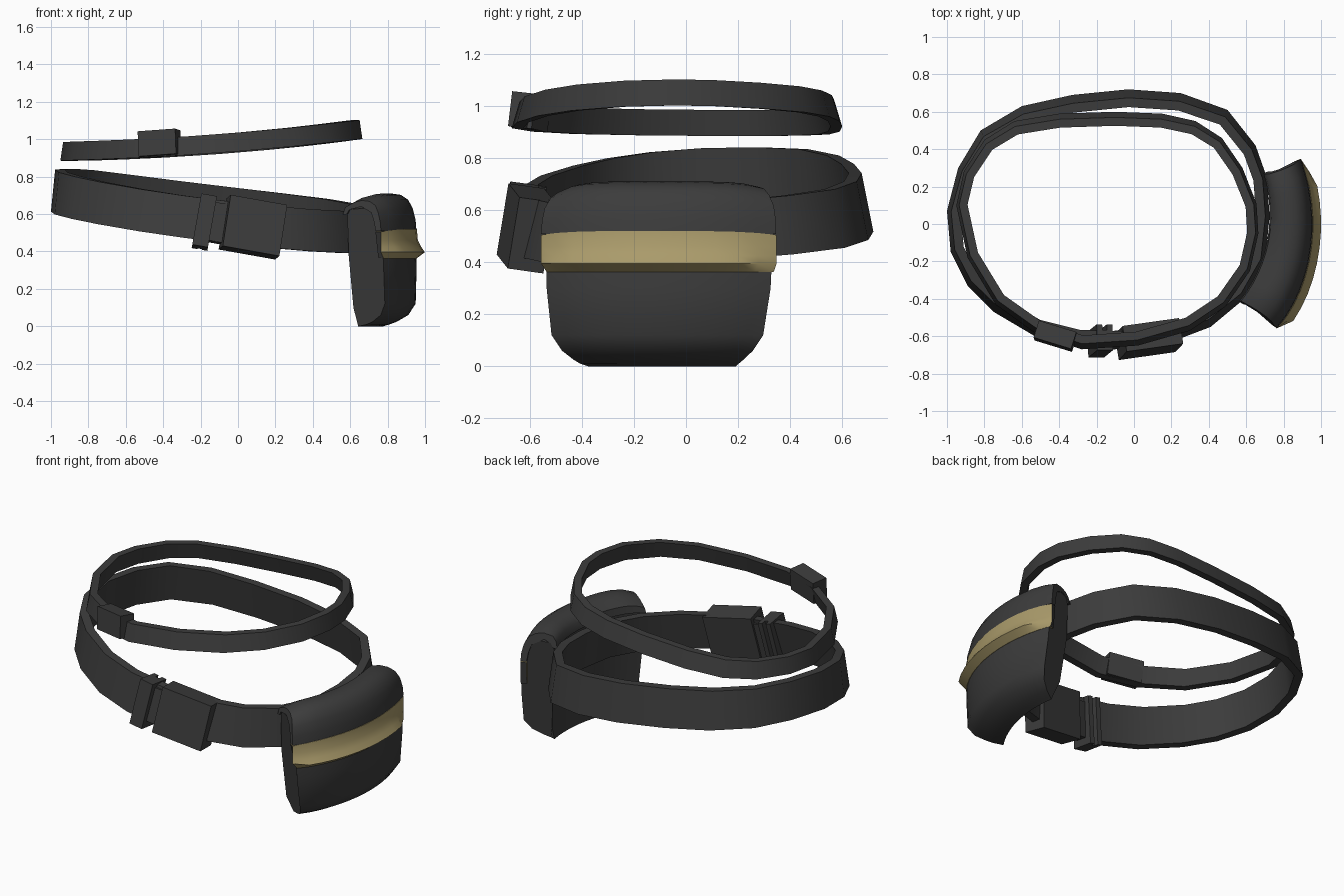
import bpy, bmesh
from math import radians, sin, cos
from mathutils import Vector, Euler

cube = bpy.data.objects.get("Cube")
if cube:
    bpy.data.objects.remove(cube)


def make_material(name, rgb):
    mat = bpy.data.materials.new(name)
    mat.use_nodes = True
    color = (*rgb, 1)
    mat.diffuse_color = color
    bsdf = mat.node_tree.nodes["Principled BSDF"]
    bsdf.inputs["Base Color"].default_value = color
    bsdf.inputs["Roughness"].default_value = 0.8
    return mat


BLACK = make_material("charcoal_leather", (0.045, 0.045, 0.045))
GOLD = make_material("brass_trim", (0.4, 0.325, 0.145))


def finish(name, bm, mat, smooth=True):
    bmesh.ops.recalc_face_normals(bm, faces=bm.faces)
    mesh = bpy.data.meshes.new(name)
    bm.to_mesh(mesh)
    bm.free()
    mesh.materials.append(mat)
    mesh.materials.append(BLACK)
    obj = bpy.data.objects.new(name, mesh)
    bpy.context.collection.objects.link(obj)
    if smooth:
        bpy.ops.object.select_all(action='DESELECT')
        obj.select_set(True)
        bpy.context.view_layer.objects.active = obj
        bpy.ops.object.shade_smooth_by_angle(angle=radians(40))
    return obj


def bridge(bm, ring_a, ring_b):
    count = len(ring_a)
    for i in range(count):
        j = (i + 1) % count
        bm.faces.new((ring_a[i], ring_a[j], ring_b[j], ring_b[i]))


def belt(name, plan, height_at, height, thickness, flare):
    """Closed strap; its top leans inwards, more at front and back than at the sides."""
    bm = bmesh.new()
    rings = []
    for i, (x, y) in enumerate(plan):
        before, after = Vector(plan[i - 1]), Vector(plan[(i + 1) % len(plan)])
        along = (after - before).normalized()
        inward = Vector((along.y, -along.x))
        if inward.dot(Vector((x, y))) > 0:
            inward = -inward
        z = height_at(x, y)
        ring = []
        for depth, lean, side in ((0, 0, -1), (0, flare, 1), (thickness, flare, 1),
                                  (thickness, 0, -1)):
            ring.append(bm.verts.new((x + inward.x * (depth + lean / 2),
                                      y + inward.y * (depth + lean),
                                      z + side * height / 2)))
        rings.append(ring)
    for i, ring in enumerate(rings):
        bridge(bm, rings[i - 1], ring)
    return finish(name, bm, BLACK)


def box(name, center, size, tilt, offset=(0, 0, 0)):
    """Box rotated about its assembly's centre."""
    bm = bmesh.new()
    bmesh.ops.create_cube(bm, size=1)
    turn = Euler([radians(a) for a in tilt]).to_matrix()
    for v in bm.verts:
        local = Vector(c * s for c, s in zip(v.co, size)) + Vector(offset)
        v.co = turn @ local + Vector(center)
    return finish(name, bm, BLACK, smooth=False)


def curved_part(name, profile, span, shape, mat, steps=12):
    """Sweep a (radius, height) profile around the hip; s runs from -1 to 1 along it."""
    bm = bmesh.new()
    rings = []
    for i in range(steps + 1):
        t = i / steps
        ring = []
        for r, z in profile:
            start, end = span(z)
            a = radians(start + (end - start) * t)
            r, z = shape(r, z, 2 * t - 1)
            ring.append(bm.verts.new((r * cos(a) - 0.03, r * sin(a), z)))
        rings.append(ring)
    for a, b in zip(rings, rings[1:]):
        bridge(bm, a, b)
    for end_ring in (rings[0], rings[-1]):
        bm.faces.new(end_ring).material_index = 1
    return finish(name, bm, mat)


# Wide hip belt
belt("hip_belt",
     [(-1, .07), (-.94, .3), (-.82, .5), (-.6, .63), (-.33, .69), (-.03, .72), (.25, .7),
      (.5, .61), (.65, .42), (.71, .25), (.725, .04), (.7, -.2), (.59, -.4), (.41, -.55),
      (.2, -.63), (-.05, -.67), (-.3, -.66), (-.53, -.6), (-.75, -.47), (-.89, -.33),
      (-.98, -.15)],
     lambda x, y: .587 - .115 * x + .02 * x * x + .055 * y, .225, .05, .045)

# Thin waist belt
belt("waist_belt",
     [(-.95, .1), (-.91, .28), (-.8, .45), (-.64, .55), (-.4, .59), (-.1, .6), (.15, .59),
      (.33, .55), (.47, .46), (.58, .3), (.655, .11), (.665, -.05), (.62, -.25), (.49, -.44),
      (.3, -.57), (.02, -.65), (-.28, -.67), (-.52, -.59), (-.74, -.43), (-.89, -.18)],
     lambda x, y: .982 + .082 * x + .035 * x * x - .005 * y, .1, .045, .03)

# Hip belt buckle, connecting tongue and grooved keeper loop
tilt = (-8, 10, 8)
box("hip_buckle", (.08, -.615, .53), (.31, .14, .28), tilt)
box("hip_buckle_tongue", (-.1, -.62, .55), (.1, .07, .21), tilt)
keeper, keeper_tilt = (-.18, -.625, .557), (-8, 10, 0)
box("keeper_block", keeper, (.085, .11, .28), keeper_tilt, (0, -.015, 0))
for side in (-1, 1):
    box("keeper_bar", keeper, (.03, .03, .28), keeper_tilt, (side * .0275, .055, 0))

# Waist belt buckle
box("waist_buckle", (-.42, -.6, .978), (.21, .095, .135), (-6, -4, -17))


# Pouch body, narrowing to a rounded base
def body_span(z):
    narrow = max(0, 1 - z / .38)
    corner = max(0, 1 - z / .1)
    return -34 + 2.4 * narrow + 2.5 * corner, 20 - 3.5 * narrow - 3 * corner


def hug_hip(r, z, s):
    """Drop the top corners and set the back wall closer to the belt at the front end."""
    drop = .035 if s < 0 else .02
    shift = .025 * s if r < .8 else -.015 * max(0, -s) ** 4
    return r + shift, z - drop * max(0, (z - .5) / .2) * abs(s) ** 6


curved_part("pouch_body",
            [(.795, 0), (.84, .01), (.88, .025), (.94, .06), (.98, .12), (.985, .3), (.98, .52),
             (.95, .62), (.88, .66), (.765, .65), (.775, .38), (.79, .1)],
            body_span, hug_hip, BLACK)


# Flap folded over the top
def flap_span(z):
    inset = 1.2 * max(0, (z - .62) / .09)
    return -35 + inset, 20.6 - inset


curved_part("pouch_flap",
            [(.747, .62), (.755, .665), (.8, .697), (.85, .71), (.9, .703), (.94, .677),
             (.965, .63), (.98, .57), (.985, .51), (.95, .51), (.94, .57), (.92, .63),
             (.85, .67), (.785, .65), (.77, .62)],
            flap_span, hug_hip, BLACK)


# Metal lip along the flap edge, its flare dying away at both ends
def lip_span(z):
    return (-35.1, 20.7) if z > .38 else (-33.5, 20)


def lip_shape(r, z, s):
    flare = max(0, r - .985)
    fade = min(1, (6 if s < 0 else 3) * (1 - abs(s)))
    top_dip = .015 * s ** 4 if z > .5 else 0
    return r - flare * (1 - fade) - .015 * max(0, -s) ** 4, z - top_dip


curved_part("flap_trim",
            [(.95, .52), (.987, .52), (.992, .46), (1.01, .425), (1.03, .396), (.986, .363),
             (.95, .368)],
            lip_span, lip_shape, GOLD)
